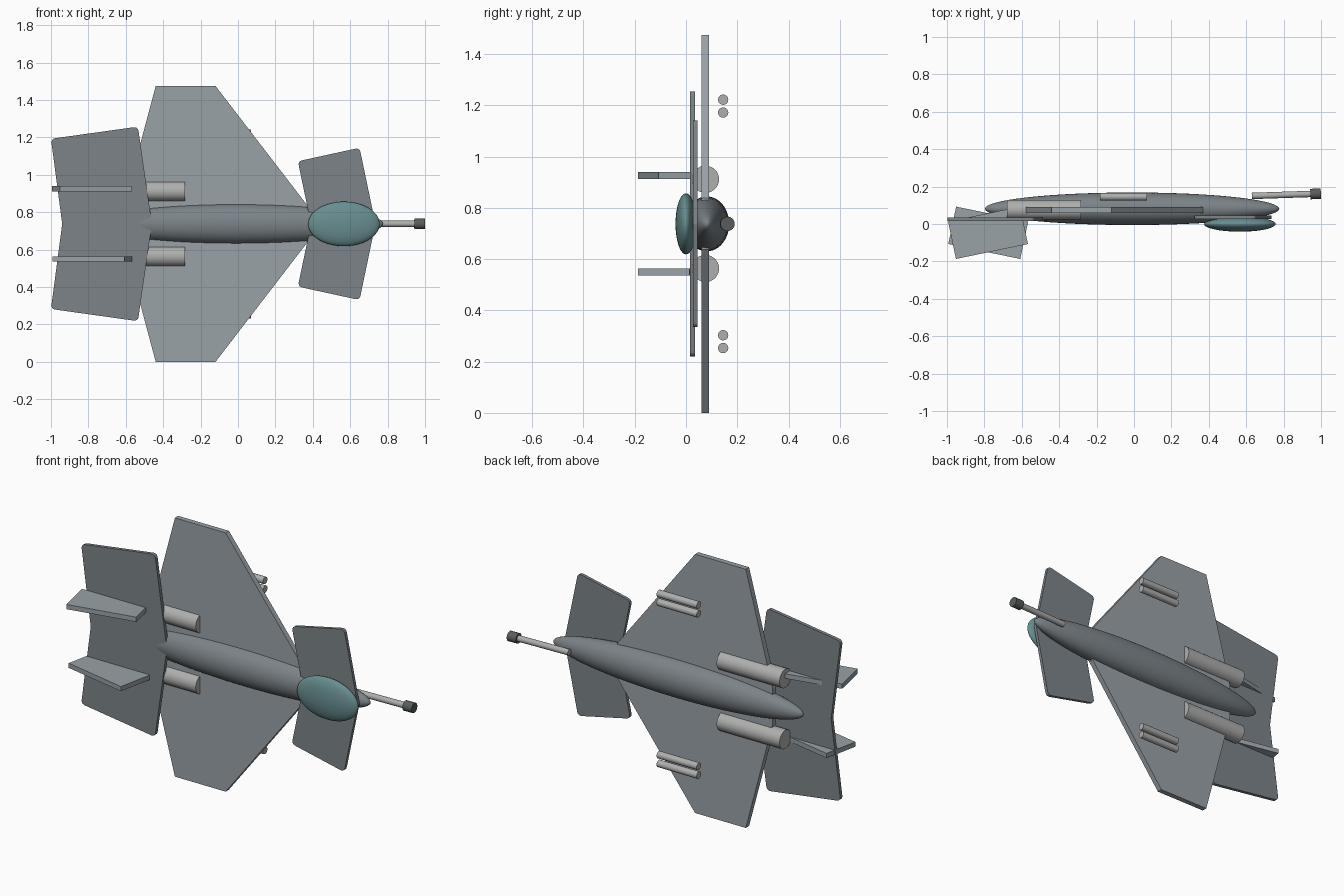
import bpy, bmesh, math
from mathutils import Vector, Matrix

if "Cube" in bpy.data.objects:
    bpy.data.objects.remove(bpy.data.objects["Cube"])

ZC = 0.7375  # mirror plane height


def material(name, rgb):
    m = bpy.data.materials.new(name)
    m.diffuse_color = (*rgb, 1)
    m.use_nodes = True
    m.node_tree.nodes["Principled BSDF"].inputs["Base Color"].default_value = m.diffuse_color
    return m


HULL = material("hull", (0.20, 0.23, 0.25))
WING = material("wing_grey", (0.32, 0.36, 0.39))
DARK = material("dark_metal", (0.10, 0.11, 0.11))
METAL = material("metal", (0.42, 0.43, 0.42))
GLASS = material("glass", (0.14, 0.27, 0.28))


def finish(name, bm, mat, smooth=True):
    bmesh.ops.recalc_face_normals(bm, faces=bm.faces)
    me = bpy.data.meshes.new(name)
    bm.to_mesh(me)
    bm.free()
    ob = bpy.data.objects.new(name, me)
    bpy.context.collection.objects.link(ob)
    me.materials.append(mat)
    if smooth:
        bpy.ops.object.select_all(action='DESELECT')
        ob.select_set(True)
        bpy.context.view_layer.objects.active = ob
        bpy.ops.object.shade_smooth_by_angle(angle=math.radians(35))
    return ob


def ellipsoid(name, center, radii, mat):
    bm = bmesh.new()
    bmesh.ops.create_uvsphere(bm, u_segments=48, v_segments=32, radius=1)
    # poles along x
    m = (Matrix.Translation(center) @ Matrix.Diagonal((*radii, 1))
         @ Matrix.Rotation(math.pi / 2, 4, 'Y'))
    bm.transform(m)
    return finish(name, bm, mat)


def rod(name, a, b, r, mat, sides=32):
    a, b = Vector(a), Vector(b)
    bm = bmesh.new()
    bmesh.ops.create_cone(bm, cap_ends=True, segments=sides, radius1=r,
                          radius2=r, depth=(b - a).length)
    bm.transform(Matrix.Translation((a + b) / 2)
                 @ (b - a).to_track_quat('Z', 'Y').to_matrix().to_4x4())
    return finish(name, bm, mat)


def rounded(pts, corners, r):
    """Replace the listed corners of an outline by small curves."""
    out = []
    for i, p in enumerate(pts):
        p = Vector(p)
        if i not in corners:
            out.append(p)
            continue
        a = p + (Vector(pts[i - 1]) - p).normalized() * r
        b = p + (Vector(pts[(i + 1) % len(pts)]) - p).normalized() * r
        for k in range(6):
            t = k / 5
            out.append(a * (1 - t) ** 2 + p * 2 * t * (1 - t) + b * t * t)
    return out


def slab(name, pts, start, thick, mat):
    """Prism from 3D outline points (given at 'start' offset) along 'thick'."""
    bm = bmesh.new()
    f = bm.faces.new([bm.verts.new(Vector(p) + Vector(start)) for p in pts])
    new = bmesh.ops.extrude_face_region(bm, geom=[f])
    bmesh.ops.translate(bm, vec=thick,
                        verts=[v for v in new['geom'] if isinstance(v, bmesh.types.BMVert)])
    return finish(name, bm, mat, smooth=False)


def plate(name, half, y0, y1, mat, corners=(), r=0.025):
    """Mirrored plate; 'half' lists (x, height above the mirror plane)."""
    pts = list(half) + [(x, -h) for x, h in reversed(half) if h > 0]
    pts = rounded(pts, corners, r)
    return slab(name, [(p[0], 0, ZC + p[1]) for p in pts], (0, y0, 0), (0, y1 - y0, 0), mat)


# Fuselage and canopy
ellipsoid("fuselage", (-0.01, 0.0815, ZC), (0.787, 0.087, 0.107), HULL)
ellipsoid("canopy", (0.566, 0, ZC), (0.191, 0.041, 0.119), GLASS)

# Main wing
plate("main_wing", [(-0.61, 0.1), (-0.44, ZC), (-0.12, ZC), (0.37, 0.1)], 0.06, 0.09, WING)
# Tail plane and front canard, outer corners rounded
plate("tail_plane", [(-0.94, 0), (-1.0, 0.455), (-0.535, 0.52), (-0.46, 0)],
      0.016, 0.036, HULL, (1, 2, 4, 5))
plate("canard", [(0.39, 0), (0.32, 0.335), (0.65, 0.407), (0.735, 0)],
      0.027, 0.045, HULL, (1, 2, 4, 5))

# Tail fins, tilted opposite ways
FIN = [(-0.172, -0.187), (0.213, -0.107), (0.171, 0.093), (-0.214, 0.013)]
for side, name in ((1, "upper_fin"), (-1, "lower_fin")):
    slab(name, [(-0.78 + side * x, y, ZC + side * 0.188) for x, y in FIN],
         (0, 0, -0.0135), (0, 0, 0.027), WING)

# Engines and missiles on both wings
for side, tag in ((1, "upper"), (-1, "lower")):
    z = ZC + side * 0.174
    rod(f"{tag}_engine", (-0.68, 0.076, z), (-0.283, 0.076, z), 0.053, METAL)
    for i, h in enumerate((0.4345, 0.4845)):
        z = ZC + side * h
        rod(f"{tag}_missile_{i + 1}", (-0.182, 0.145, z), (0.07, 0.145, z), 0.02, METAL)

# Nose gun
rod("gun_barrel", (0.63, 0.15, ZC), (0.96, 0.161, ZC), 0.017, METAL)
rod("gun_muzzle", (0.943, 0.160, ZC), (0.999, 0.162, ZC), 0.028, DARK)
